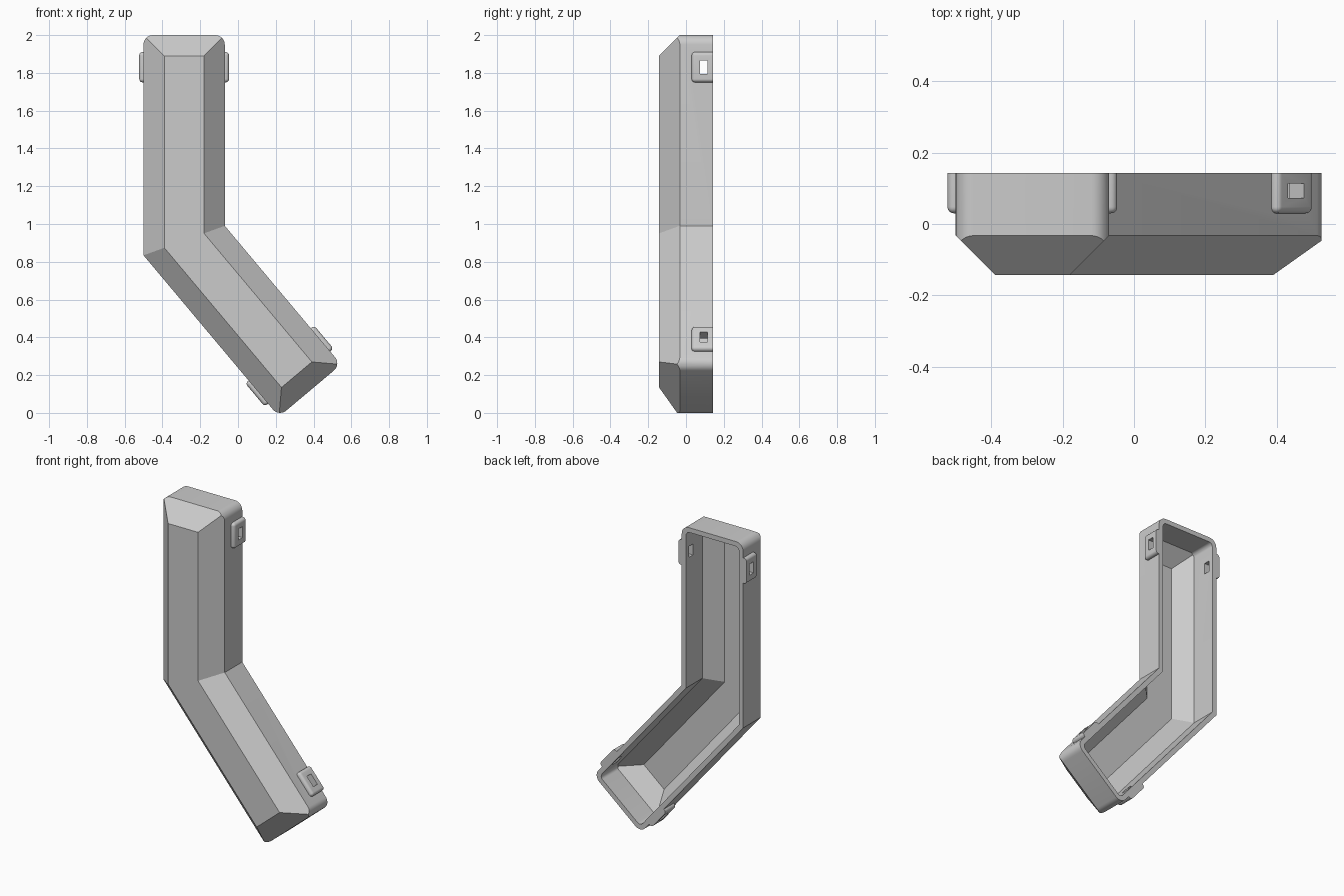
import bpy, bmesh
from math import radians, sin, cos, tan, pi, sqrt
from mathutils import Matrix, Vector

cube = bpy.data.objects.get("Cube")
if cube:
    bpy.data.objects.remove(cube, do_unlink=True)

WIDTH, BACK, SLOPE, WALL = 0.43, 0.1425, 0.11, 0.03
BEND = radians(40)
across = Vector((cos(BEND), sin(BEND)))
down = Vector((sin(BEND), -cos(BEND)))

# Bent outline in x and z, anticlockwise from the top left
elbow = Vector((-0.5, 0.834))
foot = elbow + down * 1.115
outline = [Vector((-0.5, 2)), elbow, foot, foot + across * WIDTH,
           elbow + Vector((WIDTH, WIDTH * tan(BEND / 2))), Vector((WIDTH - 0.5, 2))]
ROUNDED = (0, 2, 3, 5)


def inset(points, amount):
    result = []
    for i, p in enumerate(points):
        a = (p - points[i - 1]).normalized()
        b = (points[(i + 1) % len(points)] - p).normalized()
        na, nb = Vector((-a.y, a.x)), Vector((-b.y, b.x))
        result.append(p + (na + nb) * amount / (1 + na.dot(nb)))
    return result


def fillet(points, radius, steps=8):
    result = []
    for i, p in enumerate(points):
        if i not in ROUNDED:
            result.append(p)
            continue
        a = (points[i - 1] - p).normalized() * radius
        b = (points[(i + 1) % len(points)] - p).normalized() * radius
        for k in range(steps + 1):
            t = k / steps * pi / 2
            result.append(p + a * (1 - sin(t)) + b * (1 - cos(t)))
    return result


def finish(name, bm):
    bmesh.ops.recalc_face_normals(bm, faces=bm.faces)
    mesh = bpy.data.meshes.new(name)
    bm.to_mesh(mesh)
    bm.free()
    ob = bpy.data.objects.new(name, mesh)
    bpy.context.collection.objects.link(ob)
    return ob


def loft(name, layers):
    """Skin matching outlines, each given with its y position."""
    bm = bmesh.new()
    rings = [[bm.verts.new((p.x, y, p.y)) for p in pts] for pts, y in layers]
    for r, s in zip(rings, rings[1:]):
        for i in range(len(r)):
            bm.faces.new((r[i - 1], r[i], s[i], s[i - 1]))
    bm.faces.new(rings[0])
    bm.faces.new(rings[-1])
    return finish(name, bm)


def box(name, size, place, bevel=0):
    bm = bmesh.new()
    bmesh.ops.create_cube(bm, size=1)
    bmesh.ops.scale(bm, vec=size, verts=bm.verts)
    if bevel:
        bmesh.ops.bevel(bm, geom=bm.edges[:], offset=bevel, segments=6,
                        profile=0.5, affect='EDGES')
    bm.transform(place)
    return finish(name, bm)


def combine(target, tool, operation):
    mod = target.modifiers.new("combine", 'BOOLEAN')
    mod.operation, mod.solver, mod.object = operation, 'EXACT', tool
    bpy.context.view_layer.objects.active = target
    bpy.ops.object.modifier_apply(modifier=mod.name)
    bpy.data.objects.remove(tool, do_unlink=True)


def bevelled_solid(name, wall, radius, back):
    """Rounded prism trimmed by a sharp sloping front."""
    front = -BACK + wall
    slope_start = -BACK + SLOPE + wall * (sqrt(2) - 1)
    edge = inset(outline, wall)
    body = loft(name, [(fillet(edge, radius), front - 0.1), (fillet(edge, radius), back)])
    loose = 0.02  # keeps the trimming sides clear of the prism sides
    trim = loft("trim", [
        (inset(outline, wall + slope_start - front), front),
        (inset(outline, wall - loose), slope_start + loose),
        (inset(outline, wall - loose), back + 0.1)])
    combine(body, trim, 'INTERSECT')
    return body


# Outer casing
casing = bevelled_solid("casing", 0, 0.05, 0.25)

# Latch positions, one per leg, each frame centred across the leg
end = foot + across * WIDTH / 2 - down * 0.17
frames = [Matrix.Translation((WIDTH / 2 - 0.5, 0, 1.83)),
          Matrix.Translation((end.x, 0, end.y)) @ Matrix.Rotation(-BEND, 4, 'Y')]

# Raised latch pads on both sides of each leg
for frame in frames:
    pad = box("latch_pad", (WIDTH + 0.046, 0.17, 0.16),
              frame @ Matrix.Translation((0, 0.115, 0)), 0.018)
    combine(casing, pad, 'UNION')

# Flat open back and hollow inside
combine(casing, box("back_trim", (4, 1, 6), Matrix.Translation((0, BACK + 0.5, 1))), 'DIFFERENCE')
combine(casing, bevelled_solid("hollow", WALL, 0.025, 0.3), 'DIFFERENCE')

# Latch slots through both walls
for frame in frames:
    slot = box("latch_slot", (0.7, 0.04, 0.07), frame @ Matrix.Translation((0, 0.093, 0)))
    combine(casing, slot, 'DIFFERENCE')

# Colour and shading
grey = bpy.data.materials.new("light_grey")
grey.use_nodes = True
colour = (0.6, 0.6, 0.6, 1)
grey.diffuse_color = colour
grey.node_tree.nodes["Principled BSDF"].inputs["Base Color"].default_value = colour
casing.data.materials.clear()
casing.data.materials.append(grey)
for poly in casing.data.polygons:
    poly.material_index = 0
bpy.ops.object.select_all(action='DESELECT')
casing.select_set(True)
bpy.context.view_layer.objects.active = casing
bpy.ops.object.shade_smooth_by_angle(angle=radians(20))
